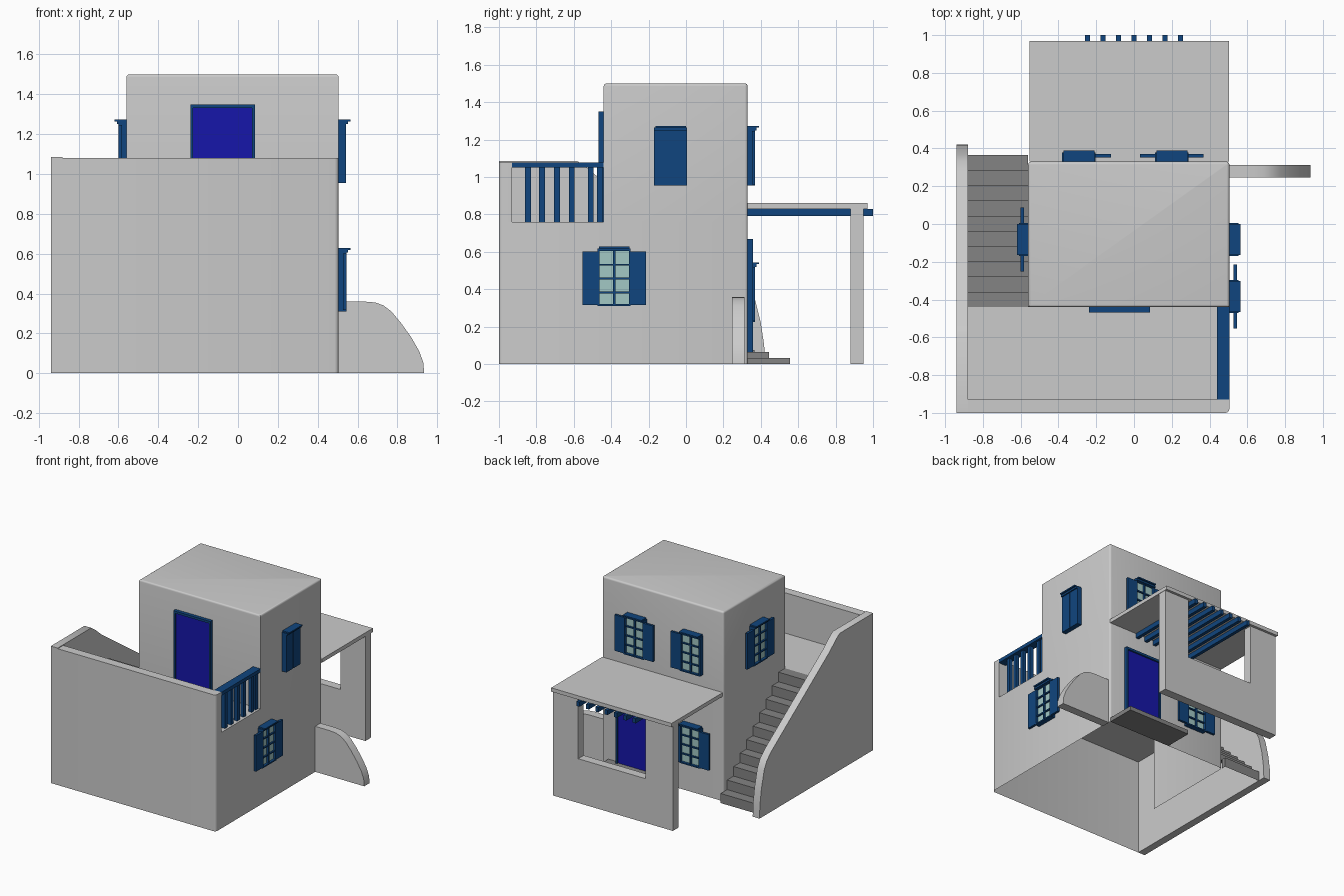
import bpy, bmesh, math
from mathutils import Matrix, Vector

if "Cube" in bpy.data.objects:
    bpy.data.objects.remove(bpy.data.objects["Cube"])


def material(name, rgb):
    m = bpy.data.materials.new(name)
    m.diffuse_color = (*rgb, 1)
    m.use_nodes = True
    m.node_tree.nodes["Principled BSDF"].inputs["Base Color"].default_value = m.diffuse_color
    return m


BLUE = material("shutter_blue", (0.005, 0.06, 0.21))
DOOR = material("door_blue", (0.008, 0.008, 0.4))
GLASS = material("pane_glass", (0.36, 0.58, 0.56))
STONE = material("step_grey", (0.23, 0.23, 0.23))


def finish(name, bm, mat=None, smooth=False, recalc=True):
    if recalc:
        bmesh.ops.recalc_face_normals(bm, faces=bm.faces)
    me = bpy.data.meshes.new(name)
    bm.to_mesh(me)
    bm.free()
    ob = bpy.data.objects.new(name, me)
    bpy.context.collection.objects.link(ob)
    if mat:
        me.materials.append(mat)
    if smooth:
        bpy.ops.object.select_all(action='DESELECT')
        ob.select_set(True)
        bpy.context.view_layer.objects.active = ob
        bpy.ops.object.shade_smooth_by_angle(angle=math.radians(35))
    return ob


def add_box(bm, b):
    """b = x0, x1, y0, y1, z0, z1"""
    lo, hi = Vector(b[0::2]), Vector(b[1::2])
    mat = Matrix.Translation((lo + hi) / 2) @ Matrix.Diagonal((*(hi - lo), 1))
    bmesh.ops.create_cube(bm, size=1, matrix=mat)


def boxes(name, items, mat=None, xf=None):
    bm = bmesh.new()
    for b in items:
        add_box(bm, b)
    if xf:
        bm.transform(xf)
    return finish(name, bm, mat)


def round_edges(bm, radius, segs, test):
    edges = [e for e in bm.edges if test((e.verts[0].co + e.verts[1].co) / 2)]
    bmesh.ops.bevel(bm, geom=edges, offset=radius, segments=segs,
                    profile=0.5, affect='EDGES', clamp_overlap=True)


def drop_faces(bm, test):
    bmesh.ops.delete(bm, geom=[f for f in bm.faces
                               if test(f.calc_center_median(), f.normal)], context='FACES')


def prism(name, profile, axis, a, b):
    """Extrude a (u, z) profile along x or y from a to b."""
    bm = bmesh.new()
    co = (lambda u, z: (a, u, z)) if axis == 'x' else (lambda u, z: (u, a, z))
    f = bm.faces.new([bm.verts.new(co(u, z)) for u, z in profile])
    new = bmesh.ops.extrude_face_region(bm, geom=[f])['geom']
    d = (b - a, 0, 0) if axis == 'x' else (0, b - a, 0)
    bmesh.ops.translate(bm, vec=d, verts=[v for v in new if isinstance(v, bmesh.types.BMVert)])
    return finish(name, bm, smooth=True)


# tower: open underneath and open to the terrace interior
bm = bmesh.new()
add_box(bm, (-0.56, 0.505, -0.44, 0.33, 0, 1.5))
round_edges(bm, 0.015, 3, lambda c: c.y > 0.32 and 0.1 < c.z < 1.4)
round_edges(bm, 0.04, 4, lambda c: c.z > 1.499)
bmesh.ops.bisect_plane(bm, geom=bm.verts[:] + bm.edges[:] + bm.faces[:],
                       plane_co=(0, 0, 0.76), plane_no=(0, 0, 1))
bm.normal_update()
drop_faces(bm, lambda c, n: n.z < -0.9 or (n.y < -0.9 and c.z < 0.76))
finish("tower", bm, smooth=True, recalc=False)

# terrace: hollow block with floor, plus front parapet
bm = bmesh.new()
add_box(bm, (-0.88, 0.505, -1, -0.44, 0, 0.76))
round_edges(bm, 0.02, 3, lambda c: c.x > 0.5 and c.y < -0.99 and 0.1 < c.z < 0.7)
bm.normal_update()
drop_faces(bm, lambda c, n: n.z < -0.9 or n.y > 0.9 or n.x < -0.99)
finish("terrace", bm, smooth=True, recalc=False)
bm = bmesh.new()
add_box(bm, (-0.88, 0.505, -1, -0.93, 0.76, 1.08))
round_edges(bm, 0.02, 3, lambda c: c.x > 0.5 and c.y < -0.99 and 0.8 < c.z < 1.05)
finish("front_parapet", bm, smooth=True)

# side wall following the stairs, and the curved buttress
prism("stair_wall", [(-1, 0), (-1, 1.085), (-0.58, 1.085), (-0.53, 1.05), (-0.46, 0.99),
                     (0.27, 0.48), (0.33, 0.425), (0.365, 0.36), (0.4, 0.22),
                     (0.418, 0.1), (0.422, 0)], 'x', -0.94, -0.88)
prism("buttress", [(0.5, 0), (0.5, 0.36), (0.63, 0.36), (0.69, 0.355), (0.73, 0.34),
                   (0.77, 0.31), (0.82, 0.25), (0.87, 0.18), (0.91, 0.11),
                   (0.93, 0.055), (0.935, 0)], 'y', 0.245, 0.312)

# stairs: hollow strip of risers and treads
N, Y0, RUN, RISE = 10, 0.365, 0.0805, 0.076
pts = [(Y0, 0)]
for i in range(N):
    pts += [(Y0 - i * RUN, (i + 1) * RISE), (Y0 - (i + 1) * RUN, (i + 1) * RISE)]
bm = bmesh.new()
rows = [(bm.verts.new((-0.88, y, z)), bm.verts.new((-0.56, y, z))) for y, z in pts]
for p, q in zip(rows, rows[1:]):
    bm.faces.new((p[0], q[0], q[1], p[1])).normal_flip()
side = [bm.verts.new((-0.56, y, z)) for y, z in ((0.33, 0), (Y0, 0), (Y0, RISE), (0.33, RISE))]
bm.faces.new(side)
finish("stairs", bm, STONE, recalc=False)

# terrace railing
boxes("railing", [(0.44, 0.505, -0.93, -0.44, 1.05, 1.078)] +
      [(0.458, 0.488, y - 0.015, y + 0.015, 0.76, 1.05)
       for y in (-0.845, -0.77, -0.69, -0.61, -0.51, -0.46)], BLUE)

# pergola: roof slab, wall with an opening, and beams
boxes("porch_roof", [(-0.553, 0.503, 0.33, 0.97, 0.83, 0.86)])
W = [(-0.55, 0), (0.5, 0), (0.5, 0.83), (0.28, 0.83), (0.28, 0.35),
     (-0.31, 0.35), (-0.31, 0.83), (-0.55, 0.83)]
prism("porch_wall", W, 'y', 0.88, 0.95)
boxes("porch_beams", [(x - 0.013, x + 0.013, 0.33, 1.0, 0.793, 0.83)
                      for x in [-0.246 + 0.082 * i for i in range(7)]], BLUE)

# entrance steps
boxes("entrance_steps", [(-0.05, 0.5, 0.33, 0.555, 0, 0.033),
                         (0.0, 0.45, 0.33, 0.445, 0.033, 0.065)], STONE)


# doors: local x along the wall, local y outward
def door(name, x, y, z, h, angle):
    xf = Matrix.Translation((x, y, z)) @ Matrix.Rotation(angle, 4, 'Z')
    w = 0.1625
    boxes(name + "_frame", [(-w, -w + 0.014, 0, 0.028, 0, h), (w - 0.014, w, 0, 0.028, 0, h),
                            (-w, w, 0, 0.028, h - 0.018, h)], BLUE, xf)
    boxes(name + "_panel", [(-w + 0.014, w - 0.014, 0, 0.015, 0, h - 0.018)], DOOR, xf)


door("terrace_door", -0.077, -0.44, 0.76, 0.59, math.pi)
door("entrance_door", 0.205, 0.33, 0.065, 0.605, 0)


# windows: open shutters listed by side, or a closed pair
def window(name, x, y, z, angle, sides=(-1, 1), closed=False):
    xf = Matrix.Translation((x, y, z)) @ Matrix.Rotation(angle, 4, 'Z')
    w, h, t = 0.088, 0.295, 0.01
    parts = [(-w, w, 0, 0.048, h, h + 0.014), (-w + 0.006, w - 0.006, 0, 0.06, h + 0.014, h + 0.024)]
    if closed:
        parts += [(-w, -0.002, 0, 0.038, 0, h), (0.002, w, 0, 0.038, 0, h),
                  (-0.002, 0.002, 0, 0.03, 0, h)]
    else:
        parts += [(-w, -w + t, 0, 0.04, 0, h), (w - t, w, 0, 0.04, 0, h),
                  (-w, w, 0, 0.04, 0, t), (-0.006, 0.006, 0, 0.034, 0, h)]
        parts += [(-w, w, 0, 0.032, h * k / 4 - 0.005, h * k / 4 + 0.005) for k in (1, 2, 3)]
        for s in sides:
            a, b = sorted((s * w, s * 0.169))
            parts.append((a, b, 0.022, 0.04, 0.006, h - 0.004))
        boxes(name + "_glass", [(-w + t, w - t, 0, 0.02, t, h)], GLASS, xf)
    boxes(name + "_frame", parts, BLUE, xf)


R = math.pi / 2
window("right_lower_window", 0.505, -0.384, 0.31, -R)
window("right_upper_window", 0.505, -0.082, 0.955, -R, closed=True)
window("left_upper_window", -0.56, -0.082, 0.955, R)
window("back_upper_window_a", 0.2, 0.33, 0.955, 0)
window("back_upper_window_b", -0.292, 0.33, 0.955, 0, sides=(1,))
window("back_lower_window", -0.29, 0.33, 0.225, 0)
